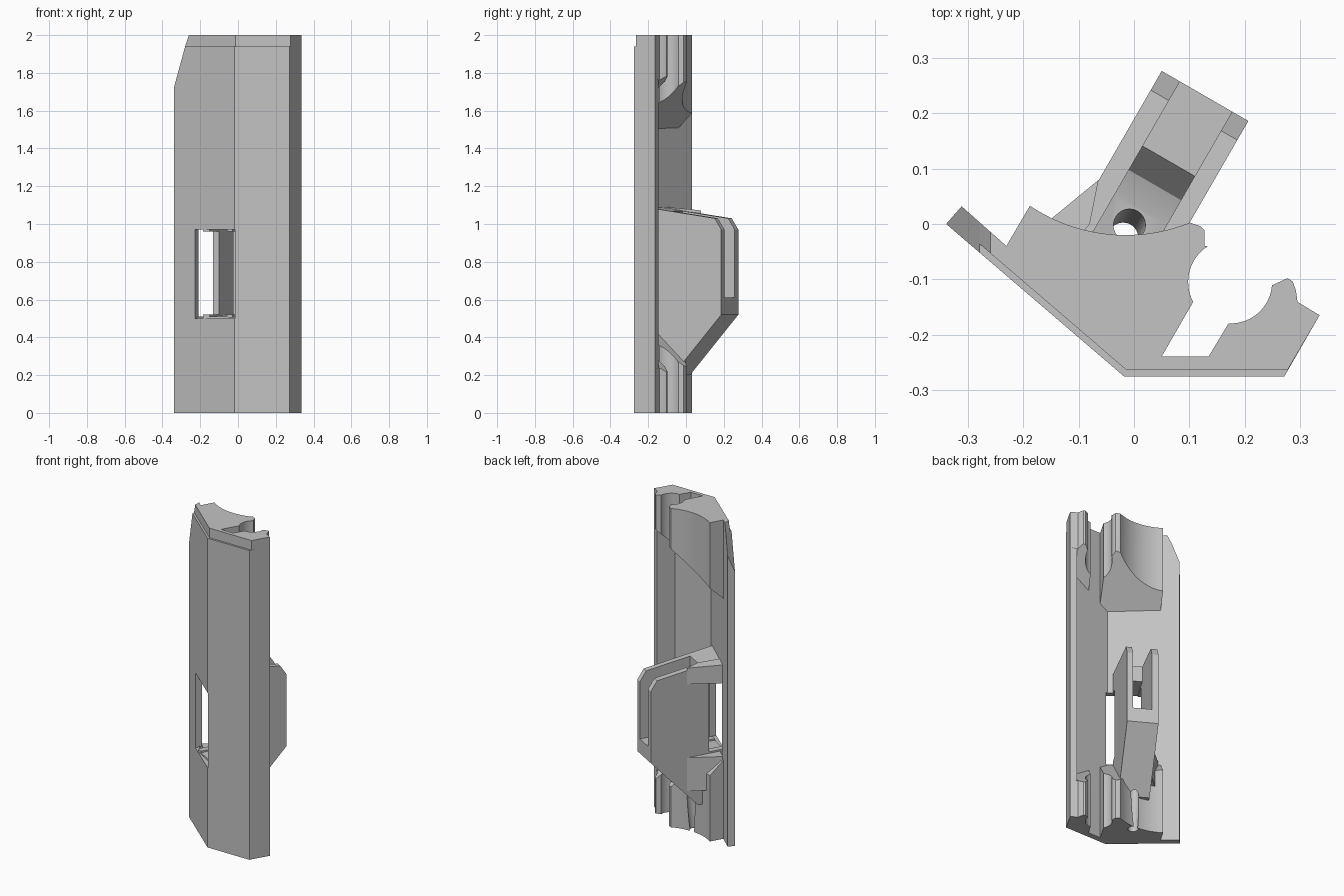
import bpy, bmesh, math
from mathutils import Vector

cube = bpy.data.objects.get("Cube")
if cube:
    bpy.data.objects.remove(cube, do_unlink=True)

grey = bpy.data.materials.new("plain_grey")
grey.use_nodes = True
grey.diffuse_color = (0.55, 0.55, 0.55, 1)
grey.node_tree.nodes["Principled BSDF"].inputs["Base Color"].default_value = (0.55, 0.55, 0.55, 1)

# Housing directions: outward from the shell, and across the housing
OUT = Vector((0.5, 0.866, 0))
ACROSS = Vector((0.866, -0.5, 0))
UP = Vector((0, 0, 1))


def plan(p, h):
    return Vector((p[0], p[1], h))


def side(p, h):
    return OUT * p[0] + ACROSS * h + UP * p[1]


def front(p, h):
    return Vector((p[0], h, p[1]))


def prism(name, pts, lo, hi, place=plan):
    """Extrude a profile; lo and hi may be functions of the profile point."""
    bm = bmesh.new()
    rings = []
    for end in (lo, hi):
        rings.append([bm.verts.new(place(p, end(p) if callable(end) else end)) for p in pts])
    bm.faces.new(rings[0])
    bm.faces.new(rings[1])
    n = len(pts)
    for i in range(n):
        j = (i + 1) % n
        bm.faces.new((rings[0][i], rings[0][j], rings[1][j], rings[1][i]))
    bmesh.ops.recalc_face_normals(bm, faces=bm.faces)
    mesh = bpy.data.meshes.new(name)
    bm.to_mesh(mesh)
    bm.free()
    ob = bpy.data.objects.new(name, mesh)
    bpy.context.collection.objects.link(ob)
    mesh.materials.append(grey)
    return ob


def cut(ob, cutters):
    for c in cutters:
        m = ob.modifiers.new("cut", "BOOLEAN")
        m.operation = "DIFFERENCE"
        m.solver = "EXACT"
        m.object = c
    bpy.context.view_layer.update()
    dg = bpy.context.evaluated_depsgraph_get()
    mesh = bpy.data.meshes.new_from_object(ob.evaluated_get(dg))
    ob.modifiers.clear()
    ob.data = mesh


def rect(a0, b0, a1, b1):
    return [(a0, b0), (a1, b0), (a1, b1), (a0, b1)]


def arc(cx, cy, r, a0, a1, n=12):
    return [(cx + r * math.cos(math.radians(a0 + (a1 - a0) * i / n)),
             cy + r * math.sin(math.radians(a0 + (a1 - a0) * i / n))) for i in range(n + 1)]


def smooth(ob):
    bpy.ops.object.select_all(action="DESELECT")
    ob.select_set(True)
    bpy.context.view_layer.objects.active = ob
    bpy.ops.object.shade_smooth_by_angle(angle=math.radians(30))


# Folded outer shell, with a slightly thinner lip at the top
inner = [(0.302, -0.146), (0.243, -0.24), (-0.005, -0.24), (-0.312, 0.032)]
shell = prism("shell", [(-0.34, 0), (-0.018, -0.276), (0.272, -0.276), (0.336, -0.165)] + inner, 0, 1.94)
lip = prism("shell_lip", [(-0.332, 0.009), (-0.014, -0.264), (0.278, -0.264), (0.336, -0.165)] + inner, 1.94, 2)

window = prism("window_cutter", rect(-0.4, 0.5, -0.15, 0.97), -0.15, 0.125, side)
corner = prism("corner_cutter", [(-0.34, 1.72), (-0.28, 1.94), (-0.26, 2), (-0.246, 2.05),
                                 (-0.5, 2.05), (-0.5, 1.72)], -0.5, 0.5, front)
cut(shell, [window, corner])
cut(lip, [corner])

# End blocks: sloped faces rise away from the left plate
left_block = ([(-0.24, -0.055)] + arc(-0.015, 0.29, 0.31, 236, 292, 20) +
              [(0.12, -0.004), (0.128, -0.012), (0.128, -0.04)] +
              arc(0.175, -0.105, 0.077, 122, 208) + [(0.05, -0.24), (0.045, -0.25), (-0.01, -0.25)])
right_block = ([(0.13, -0.25), (0.135, -0.24)] + arc(0.175, -0.105, 0.075, 267, 356) +
               [(0.252, -0.11), (0.278, -0.098), (0.287, -0.104), (0.293, -0.12),
                (0.296, -0.141), (0.334, -0.164), (0.277, -0.262)])


def slope(p):
    return 1.47 + 0.95 * (0.65 * p[0] + 0.76 * p[1] + 0.221)


def lower_slope(p):
    return 2 - slope(p)


# Tilted screw passage
passage = prism("passage_cutter", arc(0, 0, 0.029, 0, 345, 23), -0.1, 0.7,
                lambda p, h: Vector((p[0] - 0.03 + 0.042 * h, p[1] - 0.045 + 0.083 * h, h)))

for label, pts in (("left", left_block), ("right", right_block)):
    upper = prism("upper_%s_block" % label, pts, slope, 2)
    lower = prism("lower_%s_block" % label, pts, 0, lower_slope)
    if label == "left":
        cut(lower, [passage])
    smooth(upper)
    smooth(lower)

# Angled housing with an open channel
housing = prism("housing", [(-0.205, 0.2), (-0.03, 0.2), (0.265, 0.52), (0.265, 0.97),
                            (0.225, 1.03), (-0.205, 1.09)], -0.095, 0.086, side)
channel = prism("channel_cutter", [(-0.4, 0.5), (0.03, 0.52), (0.08, 0.54), (0.13, 0.61), (0.4, 0.61),
                                   (0.4, 1.3), (-0.05, 1.3), (-0.05, 0.97), (-0.4, 0.97)],
                -0.057, 0.052, side)
left_gap = prism("left_gap_cutter", rect(-0.4, 0.52, -0.1, 0.96), -0.3, -0.02, side)
right_gap = prism("right_gap_cutter", rect(-0.4, 0.52, -0.145, 0.96), 0.02, 0.3, side)
cut(housing, [channel, left_gap, right_gap, passage])
smooth(housing)

# Gussets joining the housing to the left plate above and below the opening
gusset = [(-0.064, 0.08), (-0.222, -0.05), (-0.165, -0.1), (-0.08, 0.0)]
prism("upper_gusset", gusset, 0.97, lambda p: 1.08 - 0.1 * p[1])
prism("lower_gusset", gusset, 0.3, 0.51)

for ob in (window, corner, passage, channel, left_gap, right_gap):
    bpy.data.objects.remove(ob, do_unlink=True)
